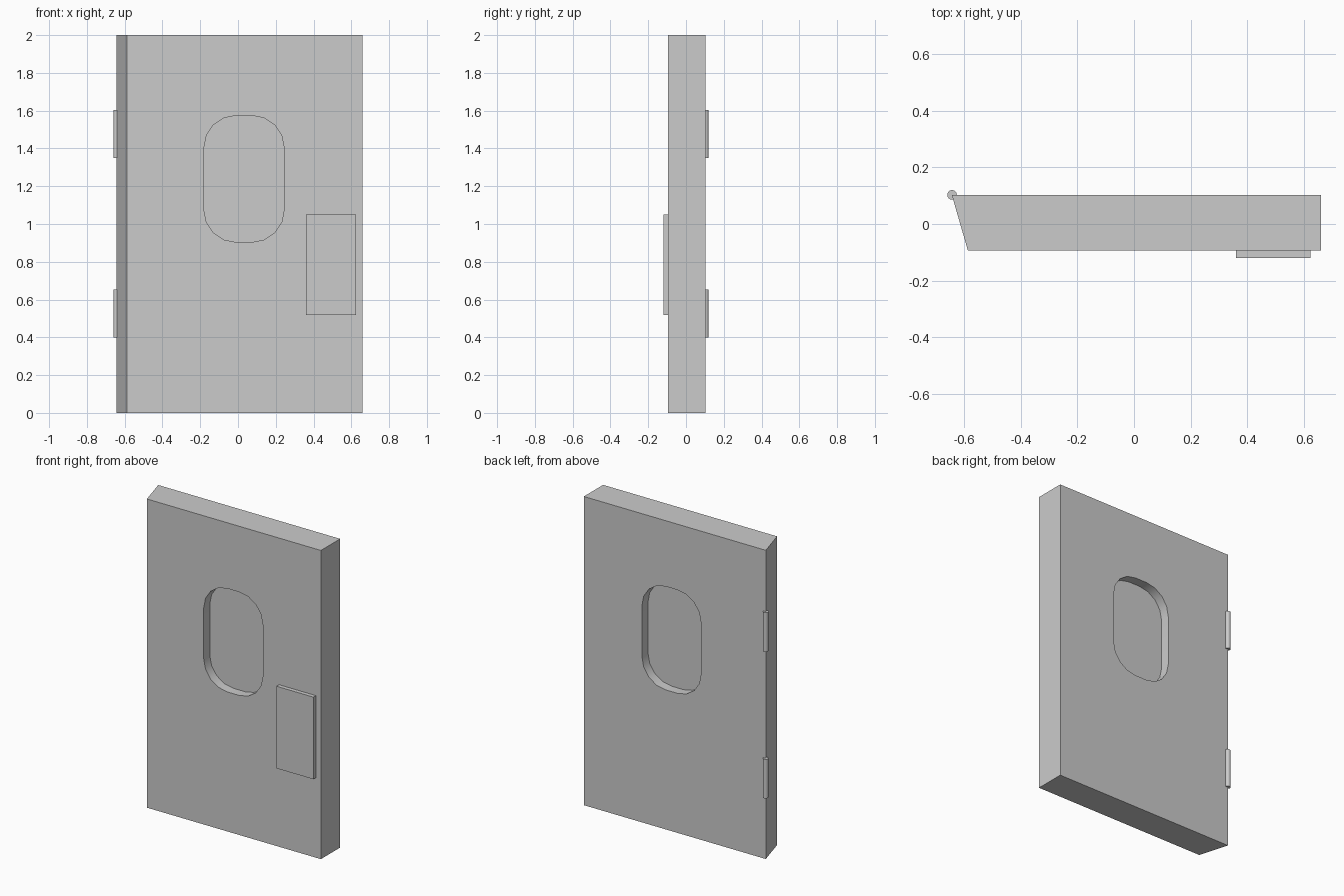
import bpy, bmesh
from math import sin, cos, pi
from mathutils import Vector

if "Cube" in bpy.data.objects:
    bpy.data.objects.remove(bpy.data.objects["Cube"])


def prism(name, points, direction):
    """Closed solid: a flat outline swept along a vector."""
    bm = bmesh.new()
    face = bm.faces.new([bm.verts.new(p) for p in points])
    new = bmesh.ops.extrude_face_region(bm, geom=[face], use_keep_orig=True)
    moved = [v for v in new["geom"] if isinstance(v, bmesh.types.BMVert)]
    bmesh.ops.translate(bm, verts=moved, vec=Vector(direction))
    bmesh.ops.recalc_face_normals(bm, faces=bm.faces)
    mesh = bpy.data.meshes.new(name)
    bm.to_mesh(mesh)
    bm.free()
    obj = bpy.data.objects.new(name, mesh)
    bpy.context.collection.objects.link(obj)
    return obj


def smooth(obj):
    bpy.ops.object.select_all(action='DESELECT')
    obj.select_set(True)
    bpy.context.view_layer.objects.active = obj
    bpy.ops.object.shade_smooth_by_angle()


def window_outline(y, steps=4, r=0.17):
    """Rounded rectangle in the xz plane."""
    cx, cz, hx, hz = 0.032, 1.239, 0.212, 0.335
    pts = []
    for k, (sx, sz) in enumerate([(1, 1), (-1, 1), (-1, -1), (1, -1)]):
        for i in range(steps + 1):
            a = (k + i / steps) * pi / 2
            pts.append((cx + sx * (hx - r) + r * cos(a), y,
                        cz + sz * (hz - r) + r * sin(a)))
    return pts


FRONT, BACK = -0.094, 0.103

# Door slab with a bevelled hinge edge
door = prism("door_panel", [(-0.587, FRONT, 0), (0.66, FRONT, 0),
                            (0.66, BACK, 0), (-0.644, BACK, 0)], (0, 0, 2))

# Window opening
cutter = prism("window_cutter", window_outline(-0.3), (0, 0.6, 0))
cutter.hide_render = True
mod = door.modifiers.new("window_opening", 'BOOLEAN')
mod.operation, mod.object, mod.solver = 'DIFFERENCE', cutter, 'EXACT'
bpy.context.view_layer.objects.active = door
bpy.ops.object.modifier_apply(modifier=mod.name)
bpy.data.objects.remove(cutter)
smooth(door)

# Window pane, recessed on both sides
pane = prism("window_pane", window_outline(-0.032), (0, 0.073, 0))
glass = bpy.data.materials.new("glass")
glass.diffuse_color = (0.85, 0.85, 0.85, 0.5)
glass.use_nodes = True
glass.node_tree.nodes["Principled BSDF"].inputs["Base Color"].default_value = glass.diffuse_color
pane.data.materials.append(glass)
smooth(pane)

# Lock plate on the front
prism("lock_plate", [(0.36, -0.12, 0.518), (0.624, -0.12, 0.518),
                     (0.624, -0.12, 1.05), (0.36, -0.12, 1.05)],
      (0, FRONT + 0.12, 0))

# Hinge barrels
for label, z in (("lower", 0.40), ("upper", 1.35)):
    ring = [(-0.643 + 0.017 * cos(i * pi / 8), BACK + 0.017 * sin(i * pi / 8), z)
            for i in range(16)]
    smooth(prism(label + "_hinge", ring, (0, 0, 0.253)))
